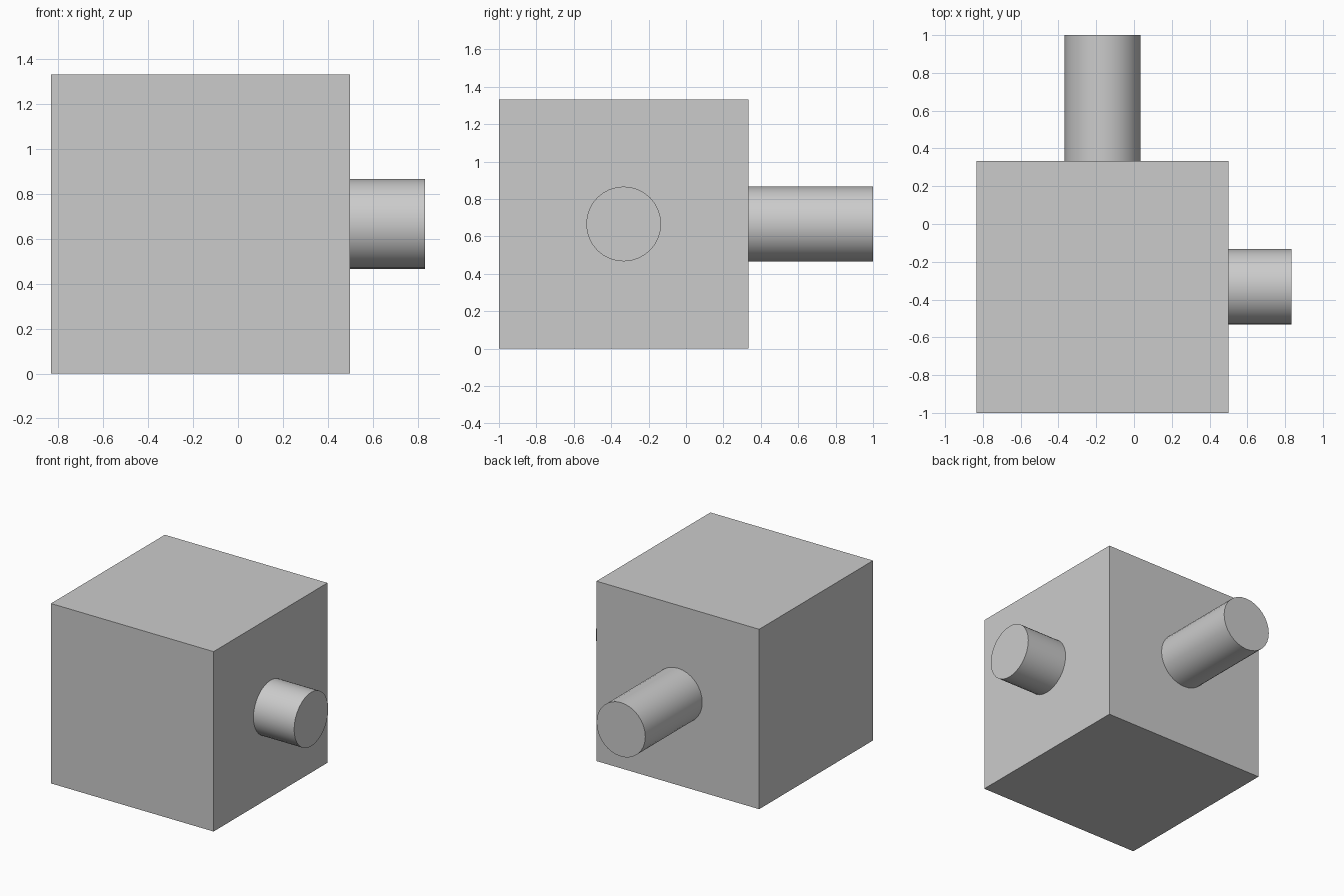
import bpy
from math import pi, radians

default = bpy.data.objects.get("Cube")
if default:
    bpy.data.objects.remove(default, do_unlink=True)

# Single plain grey
grey = bpy.data.materials.new("light grey")
grey.use_nodes = True
grey.diffuse_color = (0.6, 0.6, 0.6, 1)
grey.node_tree.nodes["Principled BSDF"].inputs["Base Color"].default_value = (0.6, 0.6, 0.6, 1)

SIZE = 4 / 3                      # block edge length
CENTRE = (-1 / 6, -1 / 3, SIZE / 2)
RADIUS = 0.2


def finish(name):
    obj = bpy.context.object
    obj.name = name
    obj.data.materials.append(grey)
    return obj


def peg(name, axis, length):
    """Round peg standing out of the block's +x (0) or +y (1) face."""
    location = list(CENTRE)
    location[axis] += SIZE / 2 + length / 2
    rotation = (0, pi / 2, 0) if axis == 0 else (pi / 2, 0, 0)
    bpy.ops.mesh.primitive_cylinder_add(vertices=32, radius=RADIUS, depth=length,
                                        location=location, rotation=rotation)
    finish(name)
    bpy.ops.object.shade_smooth_by_angle(angle=radians(30))


# Cubic block
bpy.ops.mesh.primitive_cube_add(size=SIZE, location=CENTRE)
finish("block")

# Short peg on the side, long peg on the back
peg("side_peg", 0, 1 / 3)
peg("back_peg", 1, 2 / 3)
